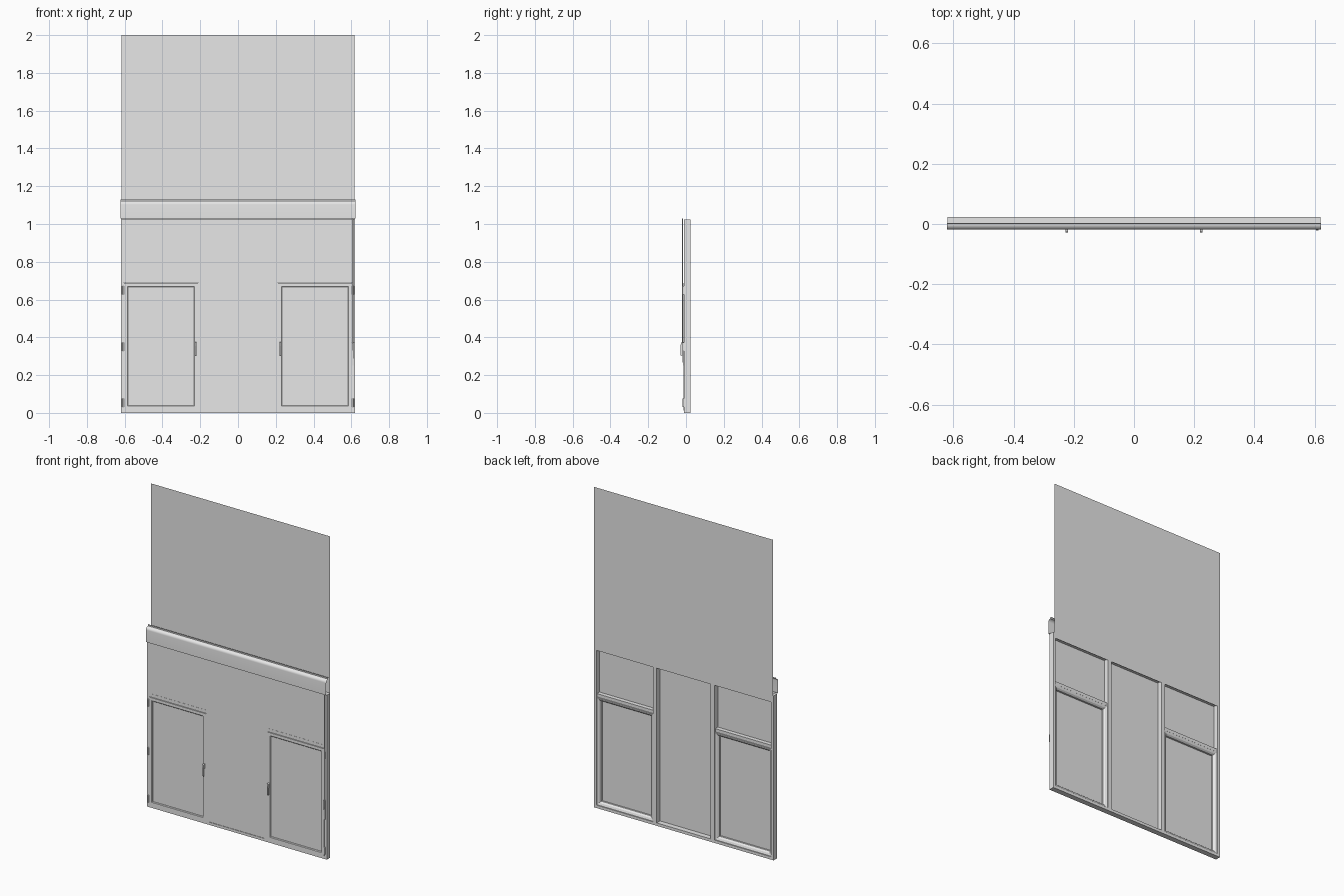
import bpy, bmesh, math

if "Cube" in bpy.data.objects:
    bpy.data.objects.remove(bpy.data.objects["Cube"])

grey = bpy.data.materials.new("light grey")
grey.diffuse_color = (0.8, 0.8, 0.8, 1)
grey.use_nodes = True
grey.node_tree.nodes["Principled BSDF"].inputs["Base Color"].default_value = grey.diffuse_color


def finish(name, bm, smooth=False):
    bmesh.ops.recalc_face_normals(bm, faces=bm.faces[:])
    me = bpy.data.meshes.new(name)
    bm.to_mesh(me)
    bm.free()
    me.materials.append(grey)
    ob = bpy.data.objects.new(name, me)
    bpy.context.collection.objects.link(ob)
    if smooth:
        bpy.context.view_layer.objects.active = ob
        ob.select_set(True)
        bpy.ops.object.shade_smooth_by_angle(angle=math.radians(35))
        ob.select_set(False)
    return ob


def box(name, x0, x1, y0, y1, z0, z1):
    bm = bmesh.new()
    bmesh.ops.create_cube(bm, size=1)
    for v in bm.verts:
        v.co = ((x0 + x1) / 2 + v.co.x * (x1 - x0),
                (y0 + y1) / 2 + v.co.y * (y1 - y0),
                (z0 + z1) / 2 + v.co.z * (z1 - z0))
    return finish(name, bm)


def sheet(name, x0, x1, y, z0, z1):
    bm = bmesh.new()
    bm.faces.new([bm.verts.new(p) for p in
                  ((x0, y, z0), (x1, y, z0), (x1, y, z1), (x0, y, z1))])
    return finish(name, bm)


def extrude_x(name, profile, x0, x1, closed=True, smooth=False):
    """Sweep a (y, z) profile along x."""
    bm = bmesh.new()
    a = [bm.verts.new((x0, y, z)) for y, z in profile]
    b = [bm.verts.new((x1, y, z)) for y, z in profile]
    n = len(profile)
    for i in range(n if closed else n - 1):
        j = (i + 1) % n
        bm.faces.new((a[i], a[j], b[j], b[i]))
    if closed:
        bm.faces.new(a)
        bm.faces.new(b)
    return finish(name, bm, smooth)


def ring(name, x0, x1, z0, z1, profile):
    """Mitred rectangular frame from an (inset, y) profile."""
    bm = bmesh.new()
    loops = [[bm.verts.new(p) for p in
              ((x0 + d, y, z0 + d), (x1 - d, y, z0 + d),
               (x1 - d, y, z1 - d), (x0 + d, y, z1 - d))] for d, y in profile]
    for i, lo in enumerate(loops):
        nx = loops[(i + 1) % len(loops)]
        for k in range(4):
            m = (k + 1) % 4
            bm.faces.new((lo[k], lo[m], nx[m], nx[k]))
    return finish(name, bm)


def rod(name, x, y, z0, z1, r):
    bm = bmesh.new()
    bmesh.ops.create_cone(bm, cap_ends=True, segments=12, radius1=r,
                          radius2=r, depth=z1 - z0)
    bmesh.ops.translate(bm, verts=bm.verts[:], vec=(x, y, (z0 + z1) / 2))
    return finish(name, bm, True)


F, B = -0.011, 0.023          # front and back planes of the fixed frame

# Fixed outer frame
box("bottom_rail", -0.62, 0.62, F, B, 0, 0.018)
box("top_rail", -0.603, 0.603, F, B, 1.0, 1.025)
box("centre_sill_bead", -0.195, 0.195, F - 0.002, F, 0.013, 0.018)

# Centre and upper panes, nearly flush with the front
sheet("centre_pane", -0.19, 0.19, F + 0.001, 0.018, 0.70)
sheet("upper_centre_pane", -0.19, 0.19, F + 0.001, 0.70, 1.0)

leaf_profile = [(0, -0.014), (0.018, -0.014), (0.022, -0.010), (0.022, 0.004),
                (0.014, 0.014), (0.004, 0.018), (0, 0.018)]
handle_profile = [(-0.014, 0.345), (-0.022, 0.345), (-0.022, 0.305),
                  (-0.025, 0.30), (-0.028, 0.305), (-0.029, 0.355),
                  (-0.026, 0.372), (-0.014, 0.375)]

for side, s in (("left", -1), ("right", 1)):
    def span(a, b):
        return sorted((s * a, s * b))
    # Jambs, mullions and transoms
    box(side + "_jamb", *span(0.603, 0.62), F, B, 0.018, 1.025)
    box(side + "_mullion", *span(0.186, 0.213), F, B, 0.018, 1.0)
    box(side + "_transom", *span(0.213, 0.603), F, 0.016, 0.69, 0.71)
    sheet(side + "_upper_pane", *span(0.213, 0.603), F + 0.001, 0.71, 1.0)
    # Opening leaf with glass
    ring(side + "_leaf_frame", *span(0.212, 0.604), 0.018, 0.688, leaf_profile)
    sheet(side + "_leaf_pane", *span(0.234, 0.582), -0.007, 0.04, 0.666)
    # Handle on the meeting side
    extrude_x(side + "_handle", handle_profile, *span(0.219, 0.228))
    # Three hinges on the jamb
    for i, z in enumerate((0.053, 0.35, 0.65)):
        rod(f"{side}_hinge_{i + 1}", s * 0.608, -0.013, z - 0.022, z + 0.022, 0.005)

# Blind housing: open rounded shell above the frame
arc = [(0.0 - 0.019 * math.sin(t), 1.103 + 0.019 * math.cos(t))
       for t in (math.pi / 2 * (1 - i / 8) for i in range(9))]
extrude_x("blind_housing",
          [(F, 1.028), (-0.019, 1.028)] + arc + [(0.0, 1.130), (0.004, 1.130)],
          -0.622, 0.622, closed=False, smooth=True)

# Tall thin sheet behind the housing
sheet("blind_sheet", -0.618, 0.616, 0.027, 0.985, 2.0)

# Pull cord and its winder
rod("pull_cord", 0.609, -0.0175, 0.36, 1.03, 0.0025)
extrude_x("cord_winder", [(-0.012, 0.25), (-0.016, 0.25), (-0.022, 0.33),
                          (-0.022, 0.37), (-0.012, 0.37)], 0.604, 0.613)
